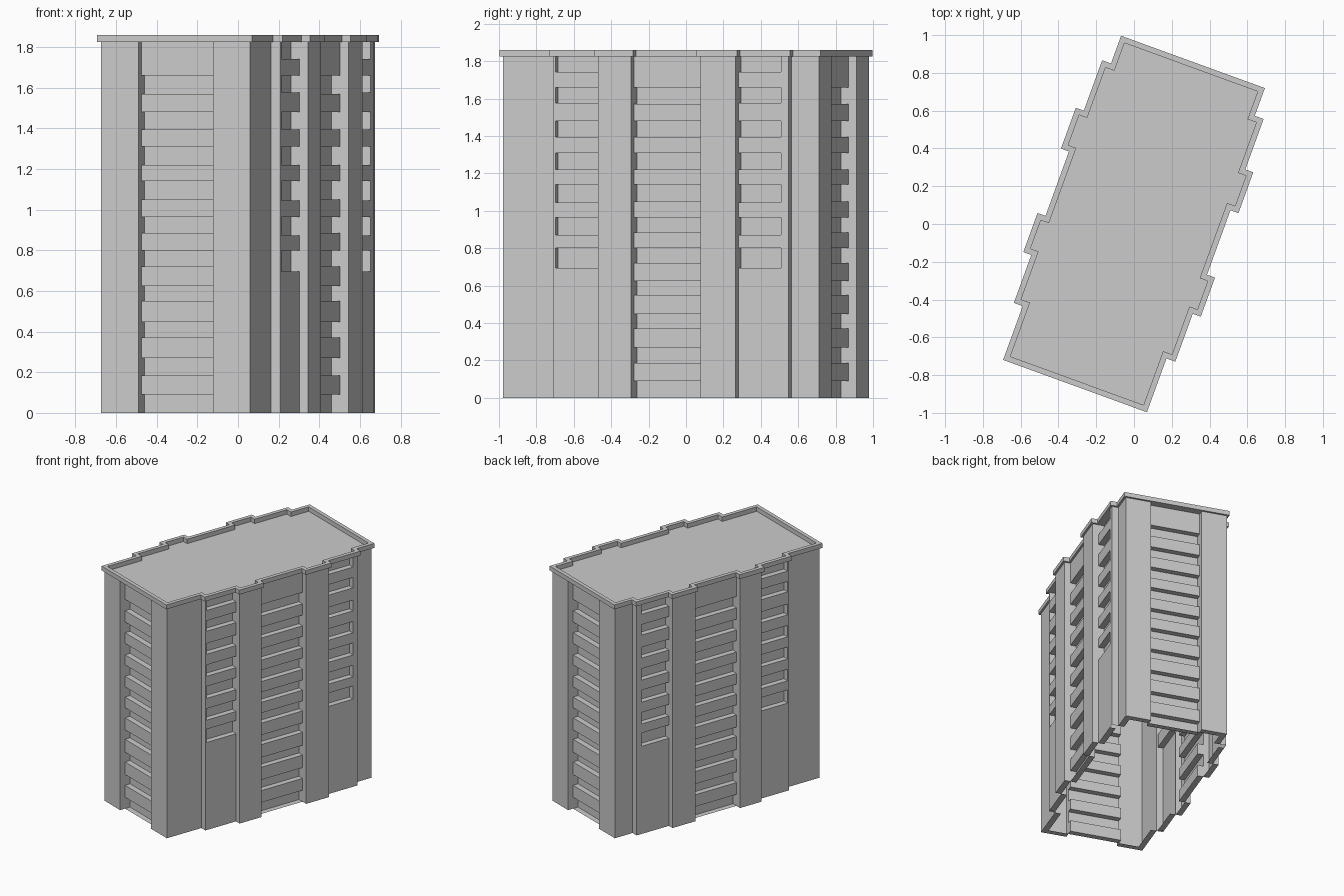
import bpy, bmesh, math
from mathutils import Vector

if "Cube" in bpy.data.objects:
    bpy.data.objects.remove(bpy.data.objects["Cube"])

TOP, CAP = 1.825, 1.86      # roof level, parapet top
D = 0.044                   # depth of one recess step

# Right-hand half of the stepped plan (parapet line), mirrored for the left
right = [(.405, -.913), (.405, -.61), (.455, -.61), (.455, -.34), (.5, -.34), (.5, -.12),
         (.455, -.12), (.455, .243), (.5, .243), (.5, .473), (.455, .473), (.455, .757),
         (.405, .757), (.405, .913)]
plan = [Vector(p) for p in right] + [Vector((-a, b)) for a, b in reversed(right)]
N = len(plan)


def outward(p, q):
    d = (q - p).normalized()
    return Vector((d.y, -d.x))


def inset(dist):
    """Plan outline moved inwards by dist (all corners are square)."""
    return [plan[i] - dist * (outward(plan[i - 1], plan[i]) + outward(plan[i], plan[(i + 1) % N]))
            for i in range(N)]


def face(bm, *pts):
    bm.faces.new([bm.verts.new((p[0], p[1], z)) for p, z in pts])


def wall(bm, p, q, z0, z1):
    face(bm, (p, z0), (q, z0), (q, z1), (p, z1))


def finish(bm, name):
    bmesh.ops.remove_doubles(bm, verts=bm.verts, dist=1e-5)
    me = bpy.data.meshes.new(name)
    bm.to_mesh(me)
    bm.free()
    ob = bpy.data.objects.new(name, me)
    bpy.context.collection.objects.link(ob)
    ob.rotation_euler.z = math.radians(-20)


# Heights of the recessed window strips
full = [(0, .09), (.185, .27), (.37, .447), (.55, .625), (.72, .80), (.885, .965),
        (1.05, 1.14), (1.22, 1.31), (1.395, 1.48), (1.57, 1.66)]
upper = [(.695, .80), (.872, .963), (1.045, 1.14), (1.22, 1.31), (1.395, 1.48),
         (1.577, 1.66), (1.742, TOP)]

# Recessed panels per plan edge: margin before, margin after, face depth, recesses
panels = {2: (.012, 0, 0, upper), 6: (0, 0, 0, full), 10: (0, .042, 0, upper),
          13: (.195, .195, D, full)}
for i in (2, 6, 10):
    m0, m1, d0, zs = panels[i]
    panels[N - 2 - i] = (m1, m0, d0, zs)
panels[27] = panels[13]

walls, rim = bmesh.new(), bmesh.new()
body = inset(.015)
for i in range(N):
    p, q = body[i], body[(i + 1) % N]
    n = outward(p, q)
    along = (q - p).normalized()

    def rim_strip(a, b, d):
        face(rim, (a - n * d, 0), (a - n * (d + D), 0), (b - n * (d + D), 0), (b - n * d, 0))

    if i not in panels:
        wall(walls, p, q, 0, TOP)
        if (q - p).length > .1:
            rim_strip(p, q, 0)
        continue
    m0, m1, d0, zs = panels[i]
    s, e = p + along * m0, q - along * m1
    d1 = d0 + D
    # Split the height into face bands and recess bands
    bands, z = [], 0
    for a, b in zs:
        if a > z:
            bands.append((z, a, d0))
        bands.append((a, b, d1))
        z = b
    if z < TOP:
        bands.append((z, TOP, d0))
    for a, b, d in bands:
        path = [p, s, s - n * d, e - n * d, e, q]
        for u, v in zip(path, path[1:]):
            if (v - u).length > 1e-4:
                wall(walls, u, v, a, b)
        if d == d1:             # sill and head of the recess
            f0, f1, r0, r1 = s - n * d0, e - n * d0, s - n * d1, e - n * d1
            if a > 0:
                face(walls, (f0, a), (f1, a), (r1, a), (r0, a))
            if b < TOP:
                face(walls, (f0, b), (r0, b), (r1, b), (f1, b))
    rim_strip(s, e, d0)
    if m0 > .1:
        rim_strip(p, s, 0)
        rim_strip(e, q, 0)
finish(walls, "walls")
finish(rim, "base_rim")

# Parapet ring
outer, inner = inset(0), inset(.03)
bm = bmesh.new()
for i in range(N):
    j = (i + 1) % N
    wall(bm, outer[i], outer[j], TOP, CAP)
    wall(bm, inner[j], inner[i], TOP, CAP)
    face(bm, (outer[i], CAP), (outer[j], CAP), (inner[j], CAP), (inner[i], CAP))
    face(bm, (outer[j], TOP), (outer[i], TOP), (inner[i], TOP), (inner[j], TOP))
finish(bm, "parapet")

# Flat roof
bm = bmesh.new()
face(bm, *[(p, TOP) for p in inner])
finish(bm, "roof")
